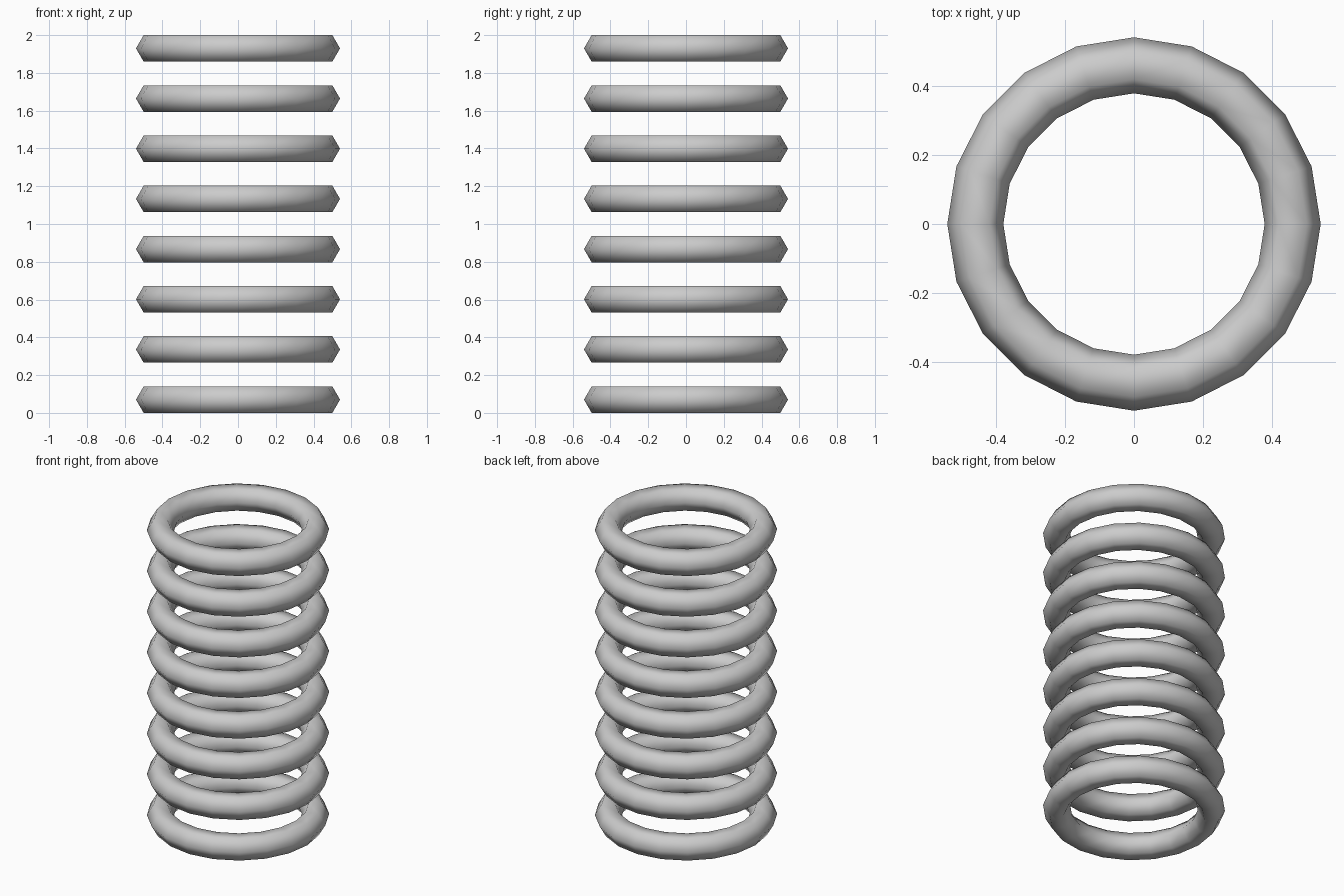
import bpy
import math

if "Cube" in bpy.data.objects:
    bpy.data.objects.remove(bpy.data.objects["Cube"])

COUNT = 8
MAJOR = 0.459                 # ring centre-line radius
MINOR = 0.081                 # hexagonal tube radius
HALF = MINOR * math.sin(math.radians(60))   # half height of a ring
STEP = (2 - 2 * HALF) / (COUNT - 1)

# Stack of identical rings, evenly spaced from the floor to the top
for i in range(COUNT):
    bpy.ops.mesh.primitive_torus_add(
        major_radius=MAJOR, minor_radius=MINOR,
        major_segments=20, minor_segments=6,
        location=(0, 0, HALF + i * STEP))
    ring = bpy.context.object
    ring.name = f"ring_{i + 1}"
    bpy.ops.object.shade_smooth()
